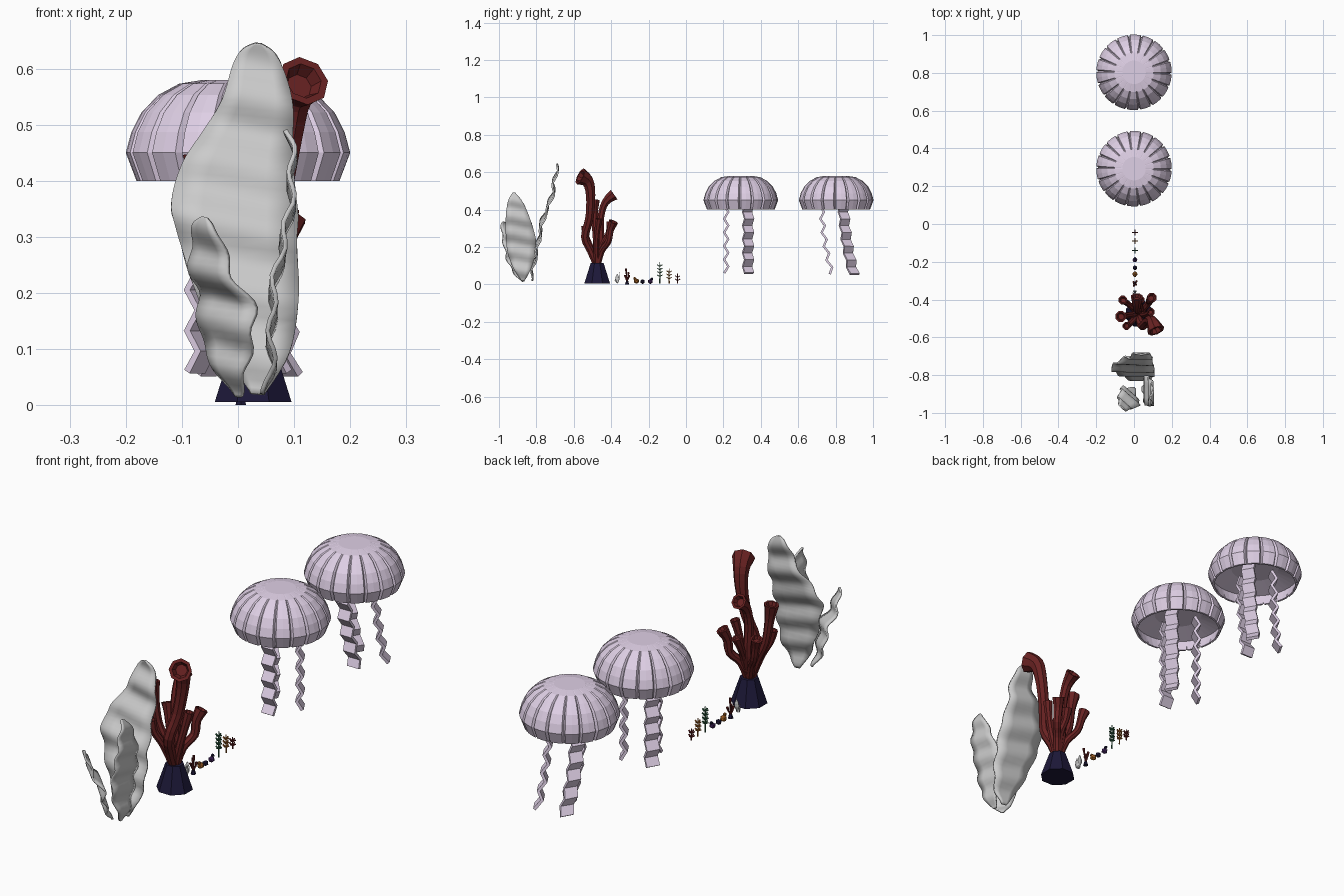
import bpy, bmesh, math
from mathutils import Vector

if "Cube" in bpy.data.objects:
    bpy.data.objects.remove(bpy.data.objects["Cube"])

def material(name, rgb):
    m = bpy.data.materials.new(name)
    m.diffuse_color = (*rgb, 1)
    m.use_nodes = True
    m.node_tree.nodes["Principled BSDF"].inputs["Base Color"].default_value = m.diffuse_color
    return m

LILAC = material("lilac", (.74, .63, .79))
RED = material("dark_red", (.14, .016, .016))
NAVY = material("navy", (.012, .009, .04))
GREEN = material("green", (.03, .13, .06))
ORANGE = material("orange", (.4, .13, .02))
PURPLE = material("purple", (.06, .02, .12))

def make(name, verts, faces, mat=None, solid=0, smooth=False):
    me = bpy.data.meshes.new(name)
    me.from_pydata([tuple(v) for v in verts], [], faces)
    bm = bmesh.new()
    bm.from_mesh(me)
    bmesh.ops.recalc_face_normals(bm, faces=bm.faces)
    bm.to_mesh(me)
    bm.free()
    ob = bpy.data.objects.new(name, me)
    bpy.context.collection.objects.link(ob)
    if mat:
        me.materials.append(mat)
    if solid:
        s = ob.modifiers.new("thickness", 'SOLIDIFY')
        s.thickness, s.offset = solid, 0
    if smooth:
        bpy.context.view_layer.objects.active = ob
        ob.select_set(True)
        bpy.ops.object.shade_smooth_by_angle(angle=math.radians(40))
        ob.select_set(False)
    return ob

def spline(rows, sub):
    """Catmull-Rom interpolation of rows of numbers."""
    p = [rows[0]] + list(rows) + [rows[-1]]
    out = []
    for i in range(1, len(p) - 2):
        for k in range(sub):
            t = k / sub
            out.append([.5 * (2*b + (c - a)*t + (2*a - 5*b + 4*c - d)*t*t + (3*b - a - 3*c + d)*t**3)
                        for a, b, c, d in zip(*p[i-1:i+3])])
    return out + [list(rows[-1])]

def grid_faces(rows, cols, closed):
    return [(r*cols + c, r*cols + (c+1) % cols, (r+1)*cols + (c+1) % cols, (r+1)*cols + c)
            for r in range(rows - 1) for c in range(cols if closed else cols - 1)]

def tube(name, rows, mat, n=8, sub=3, cup=True):
    """Faceted tube through (x, y, z, radius) rows, with a hollow cup at the tip."""
    pts = spline(rows, sub)
    ps = [Vector(p[:3]) for p in pts]
    rings = []
    for i, p in enumerate(ps):
        t = (ps[min(i+1, len(ps)-1)] - ps[max(i-1, 0)]).normalized()
        rings.append((p, t, pts[i][3]))
    if cup:
        p, t, r = rings[-1]
        rings += [(p, t, r*.72), (p - t*r*.5, t, r*.5)]
    verts = []
    for p, t, r in rings:
        q = Vector((0, 0, 1)).rotation_difference(t)
        verts += [p + q @ Vector((r*math.cos(a), r*math.sin(a), 0))
                  for a in (2*math.pi*(k + .5)/n for k in range(n))]
    faces = grid_faces(len(rings), n, True)
    faces += [tuple(range(n)), tuple(range(len(verts)-n, len(verts)))]
    return make(name, verts, faces, mat)

# jellyfish: ribbed bell with hollow underside and three zigzag ribbons
def jellyfish(tag, cy, sway):
    lobes = 18
    prof = [(.062, .58), (.105, .573), (.142, .553), (.172, .522), (.19, .487), (.2, .45), (.181, .4),
            (.172, .4), (.186, .45), (.1, .475)]
    verts = []
    for i, (r, z) in enumerate(prof):
        for k in range(lobes):
            for f, s in ((0, 1), (.4, 1.0), (.8, 1), (.9, .94)):
                a = 2*math.pi*(k + f)/lobes
                s2 = s if 0 < i < 7 else 1
                verts.append((r*s2*math.cos(a), cy + r*s2*math.sin(a), z))
    n = lobes*4
    faces = grid_faces(len(prof), n, True)
    faces += [tuple(range(n)), tuple(range(len(verts)-n, len(verts)))]
    make("jellyfish_bell_" + tag, verts, faces, LILAC)
    for j in range(3):
        a = math.radians(-90 + 120*j)
        out, side = Vector((math.cos(a), math.sin(a), 0)), Vector((-math.sin(a), math.cos(a), 0))
        v, steps = [], 11
        for i in range(steps + 1):
            t = i/steps
            c = Vector((0, cy, .46 - .4*t)) + out*(.078 + (.011 if i % 2 else -.011))
            c += Vector(sway)*t*t
            v += [c - side*.028, c + side*.028]
        make(f"jellyfish_tentacle_{tag}_{j}", v, grid_faces(steps + 1, 2, False), LILAC, .013)

jellyfish("near", .293, (0, 0, 0))
jellyfish("far", .803, (.02, .055, -.005))

# coral: octagonal foot and flaring tube branches
tube("coral_foot", [(.027, -.475, .006, .074), (.027, -.475, .115, .037)], NAVY, sub=1, cup=False)
R = (.027, -.475, .09, .017)
branches = [
    [R, (.03, -.51, .18, .021), (.045, -.54, .255, .023), (.07, -.515, .36, .024), (.09, -.51, .48, .027),
     (.1, -.525, .55, .034), (.117, -.565, .578, .047)],
    [R, (.02, -.455, .22, .019), (.015, -.455, .36, .019), (.014, -.43, .44, .022), (.015, -.385, .48, .033)],
    [R, (-.01, -.48, .2, .017), (-.045, -.485, .28, .017), (-.06, -.49, .38, .02), (-.07, -.49, .45, .031)],
    [R, (.05, -.45, .18, .017), (.08, -.415, .23, .018), (.083, -.405, .29, .02), (.096, -.388, .335, .027)],
    [R, (.0, -.45, .18, .016), (-.035, -.42, .23, .016), (-.05, -.41, .29, .018), (-.06, -.402, .33, .025)],
    [R, (.035, -.45, .2, .016), (.03, -.42, .26, .016), (.035, -.4, .31, .022)],
    [R, (.055, -.48, .2, .016), (.075, -.475, .28, .016), (.09, -.465, .35, .021)],
    [R, (-.005, -.51, .2, .016), (-.03, -.535, .26, .017), (-.04, -.54, .31, .022)],
]
for i, b in enumerate(branches):
    tube(f"coral_branch_{i}", b, RED)

# leaf: rows of (z, centre x, centre y, half width), rippled along its height
def leaf(name, rows, u, amp, period, thick, cols=5):
    u = Vector((*u, 0)).normalized()
    n = Vector((-u.y, u.x, 0))
    pts = spline(rows, 5)
    verts = []
    for z, x, y, w in pts:
        for k in range(cols):
            s = 2*k/(cols - 1) - 1
            wave = amp*math.sin(2*math.pi*(z + .12*s*w)/period)
            verts.append(Vector((x, y, z - .1*s*w)) + u*s*w + n*wave)
    return make(name, verts, grid_faces(len(pts), cols, False), None, thick, True)

leaf("seaweed_leaf_tall",
     [(.02, .035, -.83, .012), (.1, .03, -.815, .062), (.2, .015, -.795, .093), (.3, -.002, -.775, .107),
      (.35, -.006, -.765, .113), (.42, 0, -.735, .1), (.48, .018, -.715, .08), (.54, .035, -.705, .063),
      (.6, .036, -.695, .046), (.63, .036, -.688, .03), (.645, .036, -.685, .006)],
     (1, 0), .009, .115, .009)
leaf("seaweed_leaf_short",
     [(.015, -.003, -.875, .006), (.06, -.012, -.89, .035), (.12, -.022, -.905, .062), (.18, -.02, -.92, .066),
      (.23, -.045, -.94, .05), (.28, -.055, -.957, .04), (.32, -.057, -.967, .024), (.335, -.057, -.972, .005)],
     (.72, -.69), .008, .085, .008)
leaf("seaweed_leaf_side",
     [(.02, .05, -.872, .008), (.08, .06, -.877, .045), (.16, .06, -.88, .073), (.24, .07, -.882, .08),
      (.32, .088, -.893, .072), (.4, .097, -.905, .054), (.45, .095, -.913, .036), (.49, .09, -.92, .006)],
     (0, 1), .007, .095, .008)

# row of tiny plants
def sprig(name, y, h, mat, tiers):
    tube(name + "_stem", [(.005, y, .006, .0035), (.005, y, h, .002)], mat, 5, 1, False)
    for i in range(tiers):
        z = h*(.35 + .6*i/tiers)
        for k in range(4):
            a = k*math.pi/2
            d = Vector((math.cos(a), math.sin(a), 0))
            e = Vector((.005, y, z)) + d*.014 + Vector((0, 0, .009))
            tube(f"{name}_leaf_{i}_{k}", [(.005, y, z, .003), (*e, .0035)], mat, 4, 1, False)

sprig("green_plant", -.14, .12, GREEN, 4)
sprig("orange_plant", -.09, .085, ORANGE, 3)
sprig("red_plant", -.045, .058, RED, 2)

def pebble(name, y, z, r, mat):
    bm = bmesh.new()
    bmesh.ops.create_icosphere(bm, subdivisions=1, radius=r)
    me = bpy.data.meshes.new(name)
    bm.to_mesh(me)
    bm.free()
    me.materials.append(mat)
    ob = bpy.data.objects.new(name, me)
    ob.location = (.005, y, z)
    bpy.context.collection.objects.link(ob)

for i, (y, z, r, m) in enumerate([(-.265, .018, .015, ORANGE), (-.275, .032, .008, ORANGE),
                                  (-.232, .015, .013, NAVY), (-.19, .016, .014, PURPLE),
                                  (-.182, .03, .008, NAVY)]):
    pebble(f"tiny_polyp_{i}", y, z, r, m)

# miniature coral and miniature leaves
tube("tiny_coral_foot", [(.005, -.315, 0, .011), (.005, -.315, .018, .006)], NAVY, 6, 1, False)
for i, (dx, dy, z) in enumerate([(.006, -.006, .084), (-.008, .008, .065), (.008, .012, .05), (-.006, -.012, .05)]):
    tube(f"tiny_coral_branch_{i}", [(.005, -.315, .015, .003), (.005 + dx*.7, -.315 + dy*.5, z*.6, .003),
                                    (.005 + dx, -.315 + dy, z, .006)], RED, 6, 2)
for i, (y, x, h, u) in enumerate([(-.355, .004, .07, (1, 0)), (-.372, 0, .04, (.7, -.7)), (-.367, .01, .055, (0, 1))]):
    leaf(f"tiny_leaf_{i}", [(.006, x, -.365, .001), (h*.5, x, y, .011), (h*.8, x, y, .007), (h, x, y, .001)],
         u, .001, .015, .001, 3)
